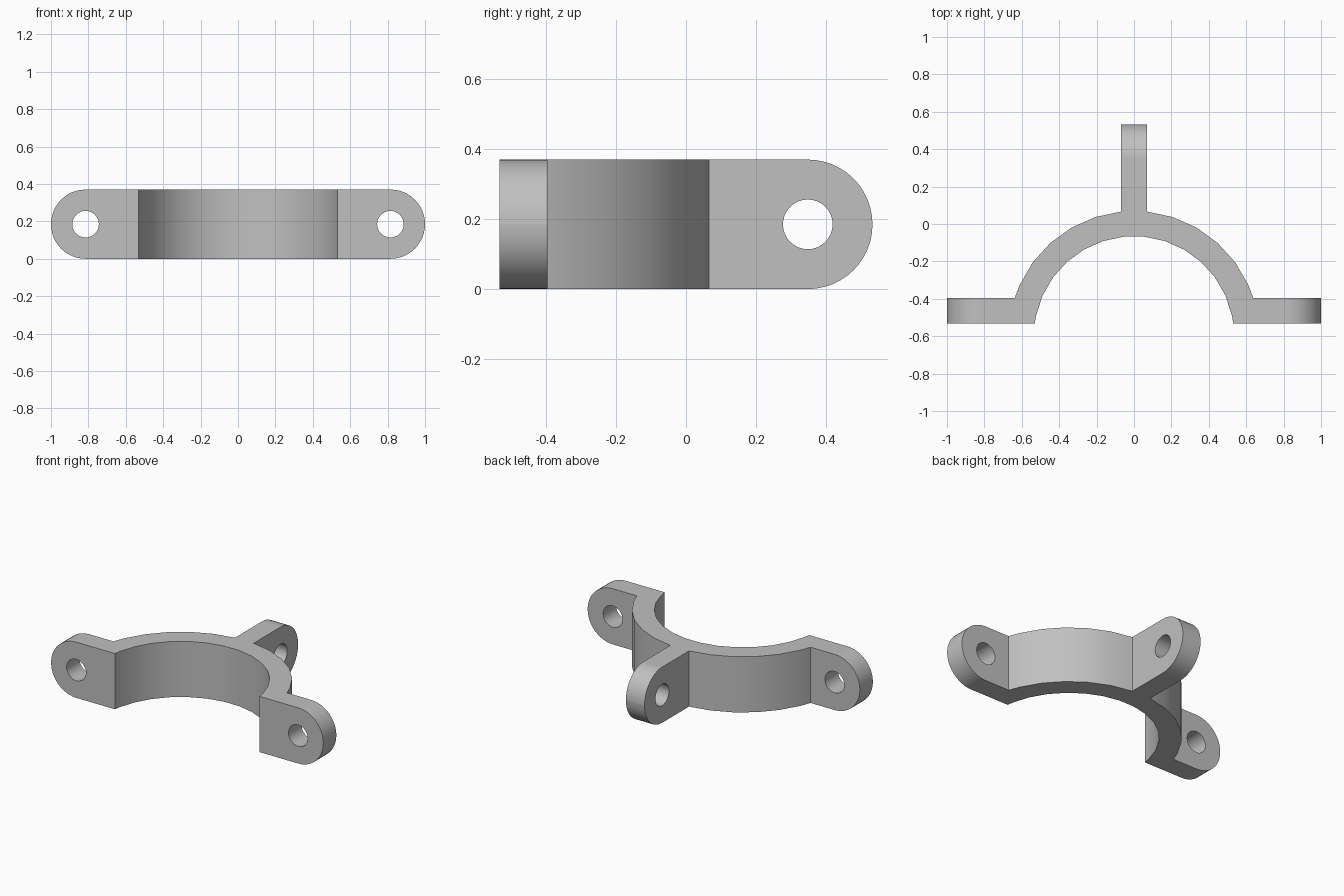
import bpy, bmesh
from math import sin, cos, radians, pi

if "Cube" in bpy.data.objects:
    bpy.data.objects.remove(bpy.data.objects["Cube"])

H = 0.37                      # height of the clamp
FRONT, BACK = -0.533, 0.533   # depth limits
THICK = 0.137                 # plate thickness of the ears
CENTRE_Y, R_IN, R_OUT = -0.6, 0.535, 0.67
EAR_R, HOLE_R = H / 2, 0.071

grey = bpy.data.materials.new("plain grey")
grey.use_nodes = True
colour = (0.53, 0.53, 0.53, 1)
grey.diffuse_color = colour
grey.node_tree.nodes["Principled BSDF"].inputs["Base Color"].default_value = colour


def arc(radius, degrees):
    return [(radius * cos(radians(a)), CENTRE_Y + radius * sin(radians(a))) for a in degrees]


def at_height(radius, y):
    """Point of the ring at a given depth."""
    return ((radius ** 2 - (y - CENTRE_Y) ** 2) ** 0.5, y)


# Plan outline of the right half, from the inner crown round to the back ear
half = arc(R_IN, range(84, 11, -12))
half += [at_height(R_IN, FRONT), (1, FRONT), (1, FRONT + THICK)]
half += [at_height(R_OUT, FRONT + THICK)] + arc(R_OUT, range(24, 73, 12))
half += [(THICK / 2, CENTRE_Y + R_OUT * cos(radians(6))), (THICK / 2, BACK)]
outline = half + [(-x, y) for x, y in reversed(half)]

# Clamp body: extruded outline
bm = bmesh.new()
base = bm.faces.new([bm.verts.new((x, y, 0)) for x, y in outline])
top = bmesh.ops.extrude_face_region(bm, geom=[base])["geom"]
bmesh.ops.translate(bm, vec=(0, 0, H), verts=[v for v in top if isinstance(v, bmesh.types.BMVert)])
bmesh.ops.recalc_face_normals(bm, faces=bm.faces)


# Round off the ends of the three ears
def is_ear_end(edge):
    a, b = (v.co for v in edge.verts)
    level = abs(a.z - b.z) < 1e-4
    side = min(abs(a.x), abs(b.x)) > 0.999
    back = min(a.y, b.y) > BACK - 0.001
    return level and (side or back)


bmesh.ops.bevel(bm, geom=[e for e in bm.edges if is_ear_end(e)], offset=EAR_R - 0.0002,
                segments=12, profile=0.5, affect='EDGES')
mesh = bpy.data.meshes.new("clamp_body")
bm.to_mesh(mesh)
bm.free()
mesh.materials.append(grey)
body = bpy.data.objects.new("clamp_body", mesh)
bpy.context.collection.objects.link(body)
bpy.context.view_layer.objects.active = body


# Bolt holes
def drill(location, rotation):
    bpy.ops.mesh.primitive_cylinder_add(vertices=32, radius=HOLE_R, depth=0.3,
                                        location=location, rotation=rotation)
    cutter = bpy.context.object
    cutter.name = "bolt_hole_cutter"
    cutter.hide_render = True
    cutter.data.materials.append(grey)
    bpy.context.view_layer.objects.active = body
    cut = body.modifiers.new("bolt_hole", 'BOOLEAN')
    cut.operation, cut.solver, cut.object = 'DIFFERENCE', 'EXACT', cutter
    bpy.ops.object.modifier_apply(modifier=cut.name)
    bpy.data.objects.remove(cutter)


for side in (-1, 1):
    drill((side * (1 - EAR_R), FRONT + THICK / 2, H / 2), (pi / 2, 0, 0))
drill((0, BACK - EAR_R, H / 2), (0, pi / 2, 0))

# Smooth curved walls with crisp edges
bpy.ops.object.select_all(action='DESELECT')
body.select_set(True)
bpy.context.view_layer.objects.active = body
bpy.ops.object.shade_smooth_by_angle(angle=radians(30))
flat = body.modifiers.new("flat_plates", 'WEIGHTED_NORMAL')
flat.keep_sharp = True
